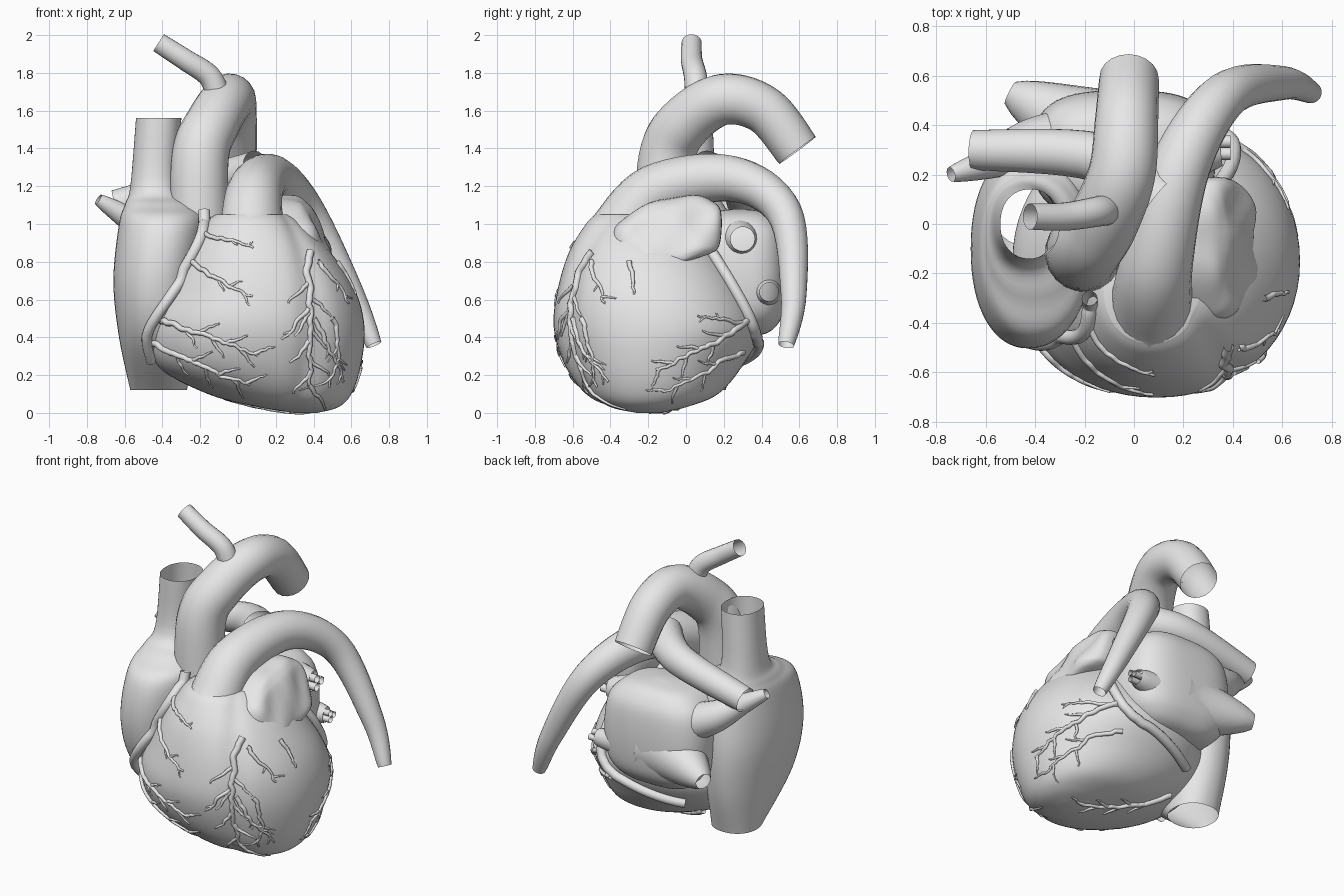
import bpy, bmesh, math, random
from mathutils import Vector
from mathutils.bvhtree import BVHTree

random.seed(4)
cube = bpy.data.objects.get("Cube")
if cube:
    bpy.data.objects.remove(cube, do_unlink=True)

COLOUR = (.8, .8, .8, 1)
grey = bpy.data.materials.new("light_grey")
grey.use_nodes = True
grey.diffuse_color = COLOUR
grey.node_tree.nodes["Principled BSDF"].inputs["Base Color"].default_value = COLOUR


def smooth_path(rows, steps):
    """Resample a list of number tuples along a Catmull-Rom spline."""
    result = []
    last = len(rows) - 1
    for index in range(last):
        before, start, end, after = (rows[max(0, min(last, index + k))] for k in (-1, 0, 1, 2))
        for step in range(steps):
            t = step / steps
            point = []
            for p, q, r, s in zip(before, start, end, after):
                leave, arrive = (r - p) / 2, (s - q) / 2
                bend = 3 * (r - q) - 2 * leave - arrive
                twist = 2 * (q - r) + leave + arrive
                point.append(q + t * (leave + t * (bend + t * twist)))
            result.append(point)
    result.append(list(rows[-1]))
    return result


def signed_power(value, exponent):
    return math.copysign(abs(value) ** exponent, value)


def loft(name, rows, power=2, capped=True, shape=None, segments=64):
    """Skin superellipse sections given as height, centre x, centre y, radius x, radius y."""
    bm = bmesh.new()
    rings = []
    for height, cx, cy, rx, ry in smooth_path(rows, 6):
        ring = []
        for k in range(segments):
            angle = math.tau * k / segments
            x = cx + rx * signed_power(math.cos(angle), 2 / power)
            y = cy + ry * signed_power(math.sin(angle), 2 / power)
            point = Vector((x, y, height))
            ring.append(bm.verts.new(shape(point) if shape else point))
        rings.append(ring)
    for low, high in zip(rings, rings[1:]):
        for k in range(segments):
            bm.faces.new((low[k - 1], low[k], high[k], high[k - 1]))
    if capped:
        bm.faces.new(rings[0])
        bm.faces.new(rings[-1])
    bmesh.ops.recalc_face_normals(bm, faces=bm.faces)
    for face in bm.faces:
        face.smooth = True
    surface = BVHTree.FromBMesh(bm)
    mesh = bpy.data.meshes.new(name)
    bm.to_mesh(mesh)
    bm.free()
    mesh.materials.append(grey)
    bpy.context.collection.objects.link(bpy.data.objects.new(name, mesh))
    return surface


def rounded_rows(centre, radii, power, count=9):
    """Sections of a boxy ellipsoid, ready for lofting."""
    rows = []
    for k in range(count):
        angle = math.pi * (k / (count - 1) - .5) * .98
        spread = abs(math.cos(angle)) ** (2 / power)
        height = centre[2] + radii[2] * signed_power(math.sin(angle), 2 / power)
        rows.append((height, centre[0], centre[1], radii[0] * spread, radii[1] * spread))
    return rows


def tube(name, lines, sides=8, steps=8):
    """Open round tubes; each line is a path, a start radius and an end radius."""
    curve = bpy.data.curves.new(name, "CURVE")
    curve.dimensions = "3D"
    curve.bevel_depth = 1
    curve.bevel_resolution = sides
    for path, first, final in lines:
        points = smooth_path(path, steps)
        spline = curve.splines.new("POLY")
        spline.points.add(len(points) - 1)
        for k, (target, point) in enumerate(zip(spline.points, points)):
            target.co = (*point, 1)
            target.radius = first + (final - first) * k / (len(points) - 1)
        spline.use_smooth = True
    curve.materials.append(grey)
    item = bpy.data.objects.new(name, curve)
    bpy.context.collection.objects.link(item)
    bpy.ops.object.select_all(action="DESELECT")
    item.select_set(True)
    bpy.context.view_layer.objects.active = item
    bpy.ops.object.convert(target="MESH")


# Ventricles, with a shallow groove between the two lobes
def groove(point):
    axis = Vector((.1, -.15, point.z))
    arm = point - axis
    offset = math.atan2(arm.y, arm.x) + 1
    return axis + arm * (1 - .05 * math.exp(-60 * offset * offset))


ventricles = loft("ventricles", [
    (0, .36, -.2, .06, .06), (.03, .32, -.2, .21, .2), (.1, .22, -.18, .38, .35),
    (.25, .11, -.17, .54, .47), (.45, .09, -.15, .58, .55), (.65, .11, -.18, .51, .5),
    (.85, .1, -.22, .39, .4), (1, .08, -.24, .26, .29), (1.05, .07, -.27, .19, .21)],
    power=2.1, shape=groove)

# Right atrium, running into the upper and lower great veins
atrium = loft("right_atrium_and_great_veins", [
    (.12, -.42, .06, .15, .15), (.4, -.43, -.06, .2, .34), (.7, -.43, -.1, .23, .4),
    (1, -.4, -.1, .23, .36), (1.1, -.41, -.05, .19, .25), (1.2, -.44, 0, .13, .16),
    (1.56, -.42, 0, .12, .14)], power=2.2, capped=False)

# Left atrium, a boxy chamber at the back
loft("left_atrium", rounded_rows((-.04, .28, .74), (.37, .26, .34), 3), power=3)


# Left auricle, a lumpy flap leaning along the ventricle, highest in its middle
def lean(point):
    lump = .012 * math.sin(23 * point.y) * math.sin(17 * point.z)
    rise = point.z - .95
    if rise > 0:
        rise *= 1 - 4 * (point.y + .05) ** 2
    point.x += lump - .45 * rise
    point.z = .95 + rise + lump + .15 * (point.y + .1)
    return point


loft("left_auricle", rounded_rows((.33, -.1, .96), (.12, .29, .18), 3.5),
     power=2.8, shape=lean, segments=40)

# Great arteries
tube("aorta", [([(-.2, -.12, .9), (-.2, -.1, 1.35), (-.13, 0, 1.54), (-.05, .2, 1.66),
                 (-.03, .42, 1.6), (-.02, .59, 1.39)], .16, .12)])
tube("aortic_branch", [([(-.1, .06, 1.66), (-.15, .05, 1.78), (-.28, .03, 1.87),
                         (-.42, .03, 1.96)], .065, .053)])
tube("pulmonary_trunk", [([(.07, -.36, .93), (.09, -.16, 1.17), (.19, .24, 1.24), (.37, .52, 1.06),
                           (.6, .57, .63), (.72, .53, .36)], .175, .042)])
tube("right_pulmonary_artery", [([(.1, .1, 1.27), (-.15, .27, 1.22), (-.65, .3, 1.1)], .12, .08)])

# Pulmonary veins: cones on the right, and stubs holding small tubelets on the left
tube("right_pulmonary_veins", [
    ([(-.15, .36, .82), (-.42, .32, .93), (-.58, .25, 1.03), (-.74, .2, 1.13)], .14, .03),
    ([(-.1, .33, .66), (-.5, .53, .6)], .24, .05)])
stubs, tubelets = [], []
for y, z, radius in ((.3, .92, .065), (.44, .64, .05)):
    stubs.append(([(.1, y - .03, z), (.35, y, z)], radius * 2.2, radius))
    for k in range(3):
        angle = math.tau * k / 3
        side = y + radius * math.cos(angle) / 2
        rise = z + radius * math.sin(angle) / 2
        tubelets.append(([(.28, side, rise), (.39, side, rise)], radius * .4, radius * .4))
tube("left_pulmonary_veins", stubs)
tube("left_vein_tubelets", tubelets, sides=3, steps=3)

# Rays onto the outer surface, from three sides
CASTS = {
    "front": (lambda a, b: Vector((a, -2, b)), Vector((0, 1, 0))),
    "side": (lambda a, b: Vector((2, a, b)), Vector((-1, 0, 0))),
    "below": (lambda a, b: Vector((a, b, -2)), Vector((0, 0, 1))),
}


def surface_point(view, a, b, lift):
    """First point met on the ventricles or right atrium, raised a little."""
    origin, direction = CASTS[view]
    hits = [tree.ray_cast(origin(a, b), direction) for tree in (ventricles, atrium)]
    hits = [hit for hit in hits if hit[0]]
    if hits:
        place, normal, _, _ = min(hits, key=lambda hit: hit[3])
        return place + normal * lift


# Main coronary vessels in the grooves
groove_line = smooth_path([(-.17, 1), (-.2, .9), (-.31, .7), (-.44, .5), (-.48, .4), (-.46, .28)], 4)
tube("right_coronary_artery", [(
    [Vector((-.18, -.3, 1.07))] + [surface_point("front", x, z, .01) for x, z in groove_line],
    .032, .026)], sides=4, steps=3)
vein_line = smooth_path([(.3, .1, .87), (.4, .25, .7), (.4, .36, .5), (.3, .42, .38),
                         (.1, .42, .32), (-.2, .3, .25)], 4)
vein_path = []
for point in vein_line:
    place, normal, _, _ = ventricles.find_nearest(Vector(point))
    vein_path.append(place + normal * .015)
tube("cardiac_vein", [(vein_path, .03, .03)], sides=4, steps=3)

# Branching vessels, grown step by step over the surface
branches = []


def grow(view, a, b, degrees, length, radius, twigs=True):
    """Wander over the surface seen in one direction, sprouting side twigs."""
    heading = math.radians(degrees)
    path = []
    for step in range(int(length / .02)):
        place = surface_point(view, a, b, radius * .3)
        if place is None:
            break
        path.append(place)
        if twigs and step > 4 and step % 4 == 0:
            fork = 40 if step % 8 else -40
            grow(view, a, b, degrees + fork, length * .25, radius * .6, False)
        wander = heading + random.uniform(-.4, .4)
        a += .02 * math.cos(wander)
        b += .02 * math.sin(wander)
    if len(path) > 2:
        branches.append((path, radius, radius * .4))


for view, a, b, degrees, length, radius in (
        ("front", .38, .85, -88, .75, .022),
        ("front", -.18, .95, -10, .3, .014),
        ("front", -.24, .8, -30, .4, .015),
        ("front", -.42, .5, -20, .6, .018),
        ("front", -.46, .37, -25, .6, .018),
        ("front", .37, .55, -130, .25, .014),
        ("front", .4, .5, -65, .4, .015),
        ("front", .42, .8, -60, .3, .014),
        ("side", -.3, .8, -80, .2, .014),
        ("side", -.55, .5, -80, .4, .014),
        ("side", .33, .5, -150, .6, .018),
        ("side", .33, .48, 170, .3, .013),
        ("side", .3, .32, -150, .5, .015),
        ("below", -.2, .1, -25, .6, .02)):
    grow(view, a, b, degrees, length, radius)
tube("coronary_branches", branches, sides=2, steps=2)
